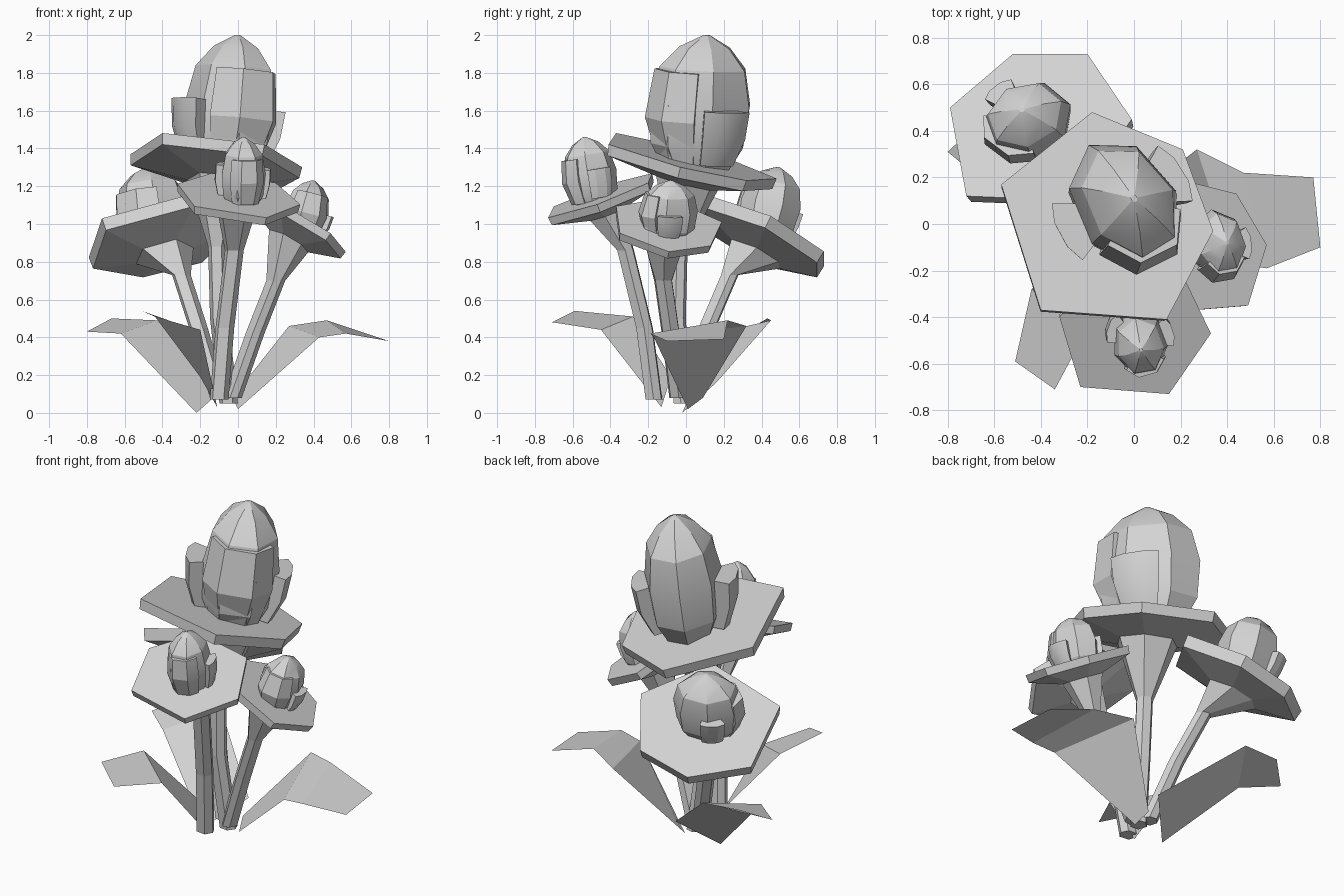
import bpy
import math
from mathutils import Vector

cube = bpy.data.objects.get("Cube")
if cube:
    bpy.data.objects.remove(cube)

grey = bpy.data.materials.new("light_grey")
grey.use_nodes = True
grey.diffuse_color = (0.65, 0.65, 0.65, 1)
grey.node_tree.nodes["Principled BSDF"].inputs["Base Color"].default_value = grey.diffuse_color


def make(name, verts, faces, smooth=False):
    mesh = bpy.data.meshes.new(name)
    mesh.from_pydata([tuple(v) for v in verts], [], faces)
    mesh.materials.append(grey)
    obj = bpy.data.objects.new(name, mesh)
    bpy.context.collection.objects.link(obj)
    if smooth:
        bpy.ops.object.select_all(action="DESELECT")
        obj.select_set(True)
        bpy.context.view_layer.objects.active = obj
        bpy.ops.object.shade_smooth_by_angle(angle=math.radians(22))
    return obj


def loft(name, rings, smooth=False):
    """Skin counter-clockwise rings from bottom to top and cap both ends."""
    n = len(rings[0])
    verts = [p for ring in rings for p in ring]
    faces = [tuple(reversed(range(n))), tuple(range(len(verts) - n, len(verts)))]
    for k in range(len(rings) - 1):
        for i in range(n):
            j = (i + 1) % n
            faces.append((k * n + i, k * n + j, k * n + n + j, k * n + n + i))
    return make(name, verts, faces, smooth)


def stalk(name, outline, centre, slope, thick, neck, path):
    """Stem flaring through a funnel into a tilted six-sided plate."""
    centre = Vector(centre)
    normal = Vector((-slope[0], -slope[1], 1)).normalized()
    top = [Vector((x, y, centre.z + slope[0] * (x - centre.x) + slope[1] * (y - centre.y)))
           for x, y in outline]
    spokes = [p - centre for p in top]
    flat = [Vector((s.x, s.y, 0)).normalized() for s in spokes]
    rings = [[Vector(c) + d * 0.05 for d in flat] for c in path]
    under = centre - normal * (thick + 0.06)
    rings.append([under + s.normalized() * neck for s in spokes])
    rings.append([centre + s * 0.98 - normal * thick for s in spokes])
    rings.append(top)
    loft(name, rings)


PROFILE = [(0, 0.6), (0.2, 0.92), (0.5, 1), (0.76, 0.85), (0.91, 0.5), (1, 0.06)]


def radius_at(h):
    for (a, ra), (b, rb) in zip(PROFILE, PROFILE[1:]):
        if h <= b:
            return ra + (rb - ra) * (h - a) / (b - a)
    return 0


def bud(name, base, apex, heading, long, short, petals):
    """Faceted oval egg, longest along its heading, with raised wedge petals."""
    base, apex = Vector(base), Vector(apex)
    axis = apex - base
    n = axis.normalized()
    turn = math.radians(heading)
    u = Vector((math.cos(turn), math.sin(turn), 0))
    u = (u - n * n.dot(u)).normalized()
    v = n.cross(u)

    def point(h, angle, r):
        a = math.radians(angle) - turn
        return base + axis * h + (u * math.cos(a) * long + v * math.sin(a) * short) * r

    sides = 7
    loft(name, [[point(h, heading + 360 / sides * i, r) for i in range(sides)]
                for h, r in PROFILE], True)
    for k, (angle, half, low, high, out) in enumerate(petals):
        rings = []
        for t in (0, 0.5, 1):
            h = low + (high - low) * t
            r = radius_at(h) * out
            rings.append([base + axis * h] + [point(h, angle + d * half, r * f) for d, f in
                                              ((-1, .95), (-.4, 1), (.4, 1), (1, .95))])
        loft(f"{name}_petal_{k + 1}", rings, True)


# Tall middle flower
stalk("tall_stalk",
      [(-.18, .48), (-.57, .17), (-.4, -.37), (.14, -.41), (.34, -.03), (.21, .32)],
      (-.08, .03, 1.34), (-.13, -.25), .06, .18,
      [(-.05, -.02, .05), (-.1, -.05, .5), (-.11, -.04, .88)])
bud("tall_bud", (-.07, .06, 1.27), (0, .11, 2), 122, .3, .22,
    [(-62, 62, .03, .74, 1.1), (207, 20, .1, .5, 1.42), (32, 22, .08, .48, 1.32)])

# Front flower
stalk("front_stalk",
      [(-.23, -.7), (.15, -.73), (.33, -.47), (.2, -.2), (-.14, -.18), (-.32, -.4)],
      (0, -.46, 1.15), (-.13, .36), .045, .1,
      [(-.1, -.17, .07), (-.07, -.22, .45), (-.02, -.32, .86)])
bud("front_bud", (.02, -.48, 1.08), (.03, -.54, 1.46), 100, .145, .12,
    [(-75, 50, .1, .72, 1.1), (155, 24, .15, .6, 1.3), (20, 22, .15, .55, 1.3)])

# Right-hand flower
stalk("side_stalk",
      [(.25, -.37), (.49, -.35), (.57, -.09), (.44, .13), (.2, .19), (.08, -.1)],
      (.32, -.1, 1), (-.58, -.2), .045, .12,
      [(-.03, -.04, .08), (.09, -.08, .42), (.2, -.12, .7)])
bud("side_bud", (.32, -.1, .91), (.4, -.08, 1.23), 100, .155, .12,
    [(-80, 55, .1, .78, 1.1), (5, 22, .1, .5, 1.25), (160, 25, .1, .6, 1.2)])

# Back flower
stalk("back_stalk",
      [(-.72, .12), (-.25, .1), (-.01, .45), (-.2, .73), (-.52, .73), (-.79, .5)],
      (-.42, .42, .955), (.25, -.5), .07, .16,
      [(-.1, .01, .08), (-.21, .11, .45), (-.3, .23, .73)])
bud("back_bud", (-.43, .4, .9), (-.48, .49, 1.3), 20, .195, .165,
    [(228, 55, .1, .65, 1.13), (130, 18, .15, .5, 1.25)])


# Folded leaves: pairs of edge points from base to tip
def leaf(name, left, right):
    n = len(left)
    make(name, left + right, [(i, n + i, n + i + 1, i + 1) for i in range(n - 1)])


leaf("right_leaf",
     [(-.03, .09, .08), (.27, .32, .46), (.47, .22, .49), (.77, .2, .39)],
     [(0, .01, .02), (.43, -.17, .4), (.57, -.19, .42), (.8, -.1, .38)])
leaf("front_leaf",
     [(-.2, -.08, .19), (-.44, -.28, .51), (-.51, -.59, .54)],
     [(-.11, -.13, .03), (-.2, -.45, .44), (-.34, -.71, .48)])
leaf("back_leaf",
     [(-.04, .16, .16), (-.43, .45, .49), (-.67, .43, .5)],
     [(-.22, -.02, 0), (-.62, .16, .42), (-.8, .31, .43)])
